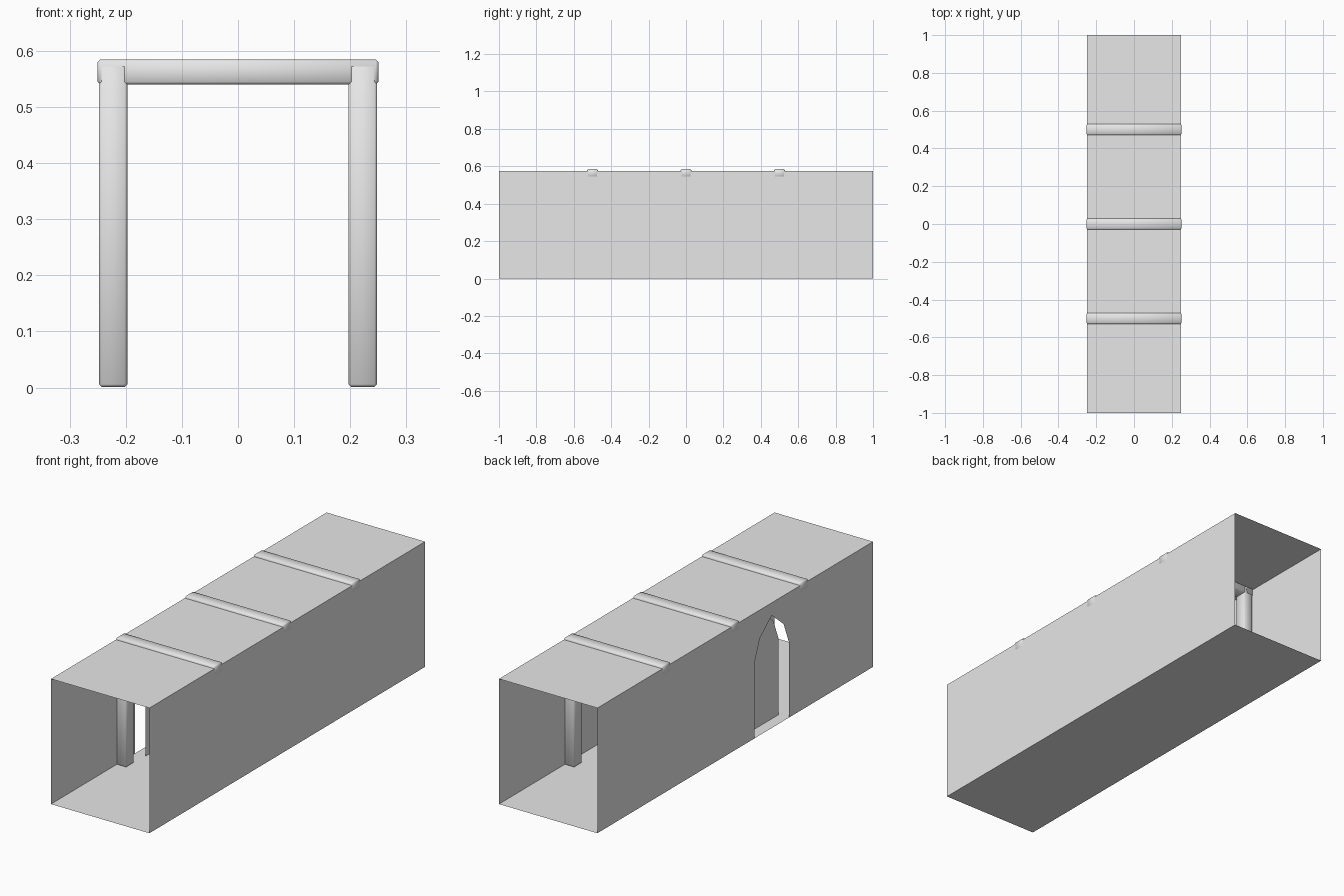
import bpy, bmesh

if "Cube" in bpy.data.objects:
    bpy.data.objects.remove(bpy.data.objects["Cube"])

W, L, H = 0.25, 1.0, 0.575      # half width, half length, height
DOOR_Y = -0.265                 # doorway centre

grey = bpy.data.materials.new("plain grey")
grey.diffuse_color = (0.8, 0.8, 0.8, 1)
grey.use_nodes = True
grey.node_tree.nodes["Principled BSDF"].inputs["Base Color"].default_value = grey.diffuse_color


def finish(name, bm):
    mesh = bpy.data.meshes.new(name)
    bm.to_mesh(mesh)
    bm.free()
    mesh.materials.append(grey)
    obj = bpy.data.objects.new(name, mesh)
    bpy.context.collection.objects.link(obj)
    return obj


def panel(name, points):
    bm = bmesh.new()
    bm.faces.new([bm.verts.new(p) for p in points])
    return finish(name, bm)


def rounded_block(name, lo, hi, bevel=0.005):
    bm = bmesh.new()
    bmesh.ops.create_cube(bm, size=1)
    for v in bm.verts:
        v.co = [(a + b) / 2 + c * (b - a) for a, b, c in zip(lo, hi, v.co)]
    bmesh.ops.bevel(bm, geom=bm.edges[:], offset=bevel, segments=1, affect='EDGES')
    for f in bm.faces:
        f.smooth = True
    return finish(name, bm)


# Arched doorway outline, as (y, z)
half = [(0.1235, 0), (0.1235, 0.35), (0.086, 0.445)]
arch = half + [(0, 0.517)] + [(-y, z) for y, z in reversed(half)]
arch = [(y + DOOR_Y, z) for y, z in arch]

# Corridor shell, open at both ends
panel("floor", [(-W, -L, 0), (-W, L, 0), (W, L, 0), (W, -L, 0)])
panel("roof", [(-W, -L, H), (W, -L, H), (W, L, H), (-W, L, H)])
panel("right_wall", [(W, -L, 0), (W, L, 0), (W, L, H), (W, -L, H)])
panel("left_wall", [(-W, y, z) for y, z in [(L, 0)] + arch + [(-L, 0), (-L, H), (L, H)]])

# Recessed door: inset the arch and push the panel inward
bm = bmesh.new()
face = bm.faces.new([bm.verts.new((-W - 0.002, y, z)) for y, z in arch])
bm.normal_update()
bmesh.ops.inset_region(bm, faces=[face], thickness=0.04, use_even_offset=True)
for v in face.verts:
    v.co.x = -0.198
finish("recessed_door", bm)

# Three support frames: two posts and a roof beam each
for i, y in enumerate((-0.5, 0, 0.5), 1):
    for side, x0, x1 in (("left", -0.248, -0.197), ("right", 0.197, 0.248)):
        rounded_block(f"{side}_post_{i}", (x0, y - 0.029, 0.001), (x1, y + 0.029, 0.577))
    rounded_block(f"roof_beam_{i}", (-0.2505, y - 0.029, 0.54), (0.2505, y + 0.029, 0.585))
